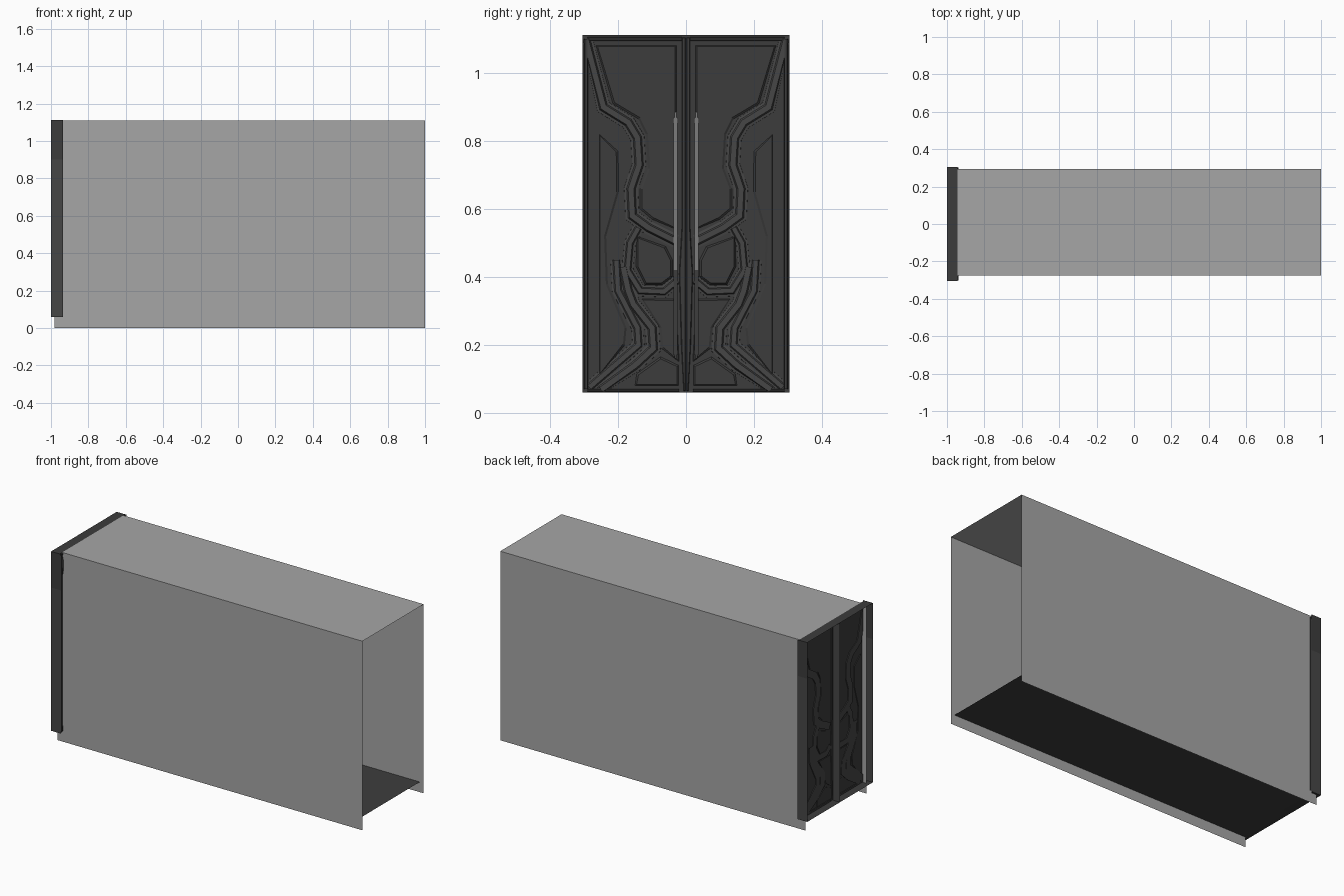
import bpy, bmesh
from mathutils import Vector

if "Cube" in bpy.data.objects:
    bpy.data.objects.remove(bpy.data.objects["Cube"])


def material(name, v):
    m = bpy.data.materials.new(name)
    m.diffuse_color = (v, v, v, 1)
    m.use_nodes = True
    m.node_tree.nodes["Principled BSDF"].inputs["Base Color"].default_value = m.diffuse_color
    return m


WALL = material("wall grey", 0.38)
FLOOR = material("floor charcoal", 0.048)
PANEL = material("door charcoal", 0.045)
TRIM = material("trim dark grey", 0.062)
BAR = material("handle grey", 0.20)
BASE = -0.951          # x of the door's sheet


def finish(name, bm, mats, mirror=True):
    mesh = bpy.data.meshes.new(name)
    bm.to_mesh(mesh)
    bm.free()
    for m in mats:
        mesh.materials.append(m)
    ob = bpy.data.objects.new(name, mesh)
    bpy.context.collection.objects.link(ob)
    if mirror:
        mod = ob.modifiers.new("mirror", "MIRROR")
        mod.use_axis = (False, True, False)
        mod.use_mirror_merge = False
    return ob


def sheet(name, corners, mat, mirror=False):
    bm = bmesh.new()
    bm.faces.new([bm.verts.new(c) for c in corners])
    return finish(name, bm, [mat], mirror)


def plate(name, pts, mat, top, inset=0.006):
    """Raised plate with a sloped rim, outline given as (y, z)."""
    bm = bmesh.new()
    f = bm.faces.new([bm.verts.new((BASE - 0.004, y, z)) for y, z in pts])
    f.normal_update()
    if f.normal.x < 0:
        f.normal_flip()
    ext = bmesh.ops.extrude_face_region(bm, geom=[f])
    cap = [g for g in ext["geom"] if isinstance(g, bmesh.types.BMFace)]
    for v in cap[0].verts:
        v.co.x = BASE + 0.001
    if f.is_valid and f not in cap:
        f.normal_flip()
    bm.normal_update()
    bmesh.ops.inset_individual(bm, faces=cap, thickness=inset, depth=0)
    for v in cap[0].verts:
        v.co.x = top
    return finish(name, bm, [mat])


def ribbon(name, path, half, mat, top):
    """Raised moulding that follows a (y, z) path, stepped in section."""
    pts = [Vector(p) for p in path]
    section = [(-1, BASE - 0.005), (-0.95, BASE + 0.002), (-0.6, BASE + 0.003),
               (-0.4, top), (0.4, top), (0.6, BASE + 0.003),
               (0.95, BASE + 0.002), (1, BASE - 0.005)]
    bm = bmesh.new()
    rows = []
    for i, p in enumerate(pts):
        a = (p - pts[i - 1]).normalized() if i else None
        b = (pts[i + 1] - p).normalized() if i < len(pts) - 1 else None
        d = ((a or b) + (b or a)).normalized()
        n = Vector((-d.y, d.x)) / max(0.6, d.dot(b or a))
        rows.append([bm.verts.new((x, min(0.303, max(0.002, (p + n * s * half).x)),
                                   min(1.108, max(0.062, (p + n * s * half).y))))
                     for s, x in section])
    for r, q in zip(rows, rows[1:]):
        for j in range(len(section)):
            k = (j + 1) % len(section)
            bm.faces.new((r[j], r[k], q[k], q[j]))
    bmesh.ops.recalc_face_normals(bm, faces=bm.faces)
    return finish(name, bm, [mat])


def box(bm, x0, x1, y0, y1, z0, z1, mi=0):
    vs = bmesh.ops.create_cube(bm, size=1)["verts"]
    for v in vs:
        v.co = ((x0 + x1) / 2 + v.co.x * (x1 - x0), (y0 + y1) / 2 + v.co.y * (y1 - y0),
                (z0 + z1) / 2 + v.co.z * (z1 - z0))
    for f in {f for v in vs for f in v.link_faces}:
        f.material_index = mi


# Corridor shell: two walls, ceiling, floor, open at the far end
X0, Y0, Y1, H = -0.98, -0.275, 0.293, 1.109
sheet("front_wall", [(X0, Y0, 0), (1, Y0, 0), (1, Y0, H), (X0, Y0, H)], WALL)
sheet("back_wall", [(1, Y1, 0), (X0, Y1, 0), (X0, Y1, H), (1, Y1, H)], WALL)
sheet("ceiling", [(X0, Y0, H), (1, Y0, H), (1, Y1, H), (X0, Y1, H)], WALL)
sheet("floor", [(X0, Y0, 0.06), (0.975, Y0, 0.06), (0.975, Y1, 0.06), (X0, Y1, 0.06)], FLOOR)

# Door leaf shell, open towards -x
sheet("door_sheet", [(BASE, 0, 0.06), (BASE, 0.304, 0.06), (BASE, 0.304, 1.112), (BASE, 0, 1.112)],
      PANEL, True)
for nm, z in (("door_bottom", 0.06), ("door_top", 1.112)):
    sheet(nm, [(-1, 0, z), (-1, 0.304, z), (-0.945, 0.304, z), (-0.945, 0, z)], PANEL, True)
sheet("door_meeting_edge", [(-1, 0.001, 0.06), (BASE, 0.001, 0.06), (BASE, 0.001, 1.112), (-1, 0.001, 1.112)],
      TRIM, True)
for nm, a, b, m in (("door_side", 0.06, 0.9, TRIM), ("door_side_upper", 0.9, 1.112, PANEL)):
    sheet(nm, [(-1, 0.304, a), (-0.936, 0.304, a), (-0.936, 0.304, b), (-1, 0.304, b)], m, True)

# Raised plates of one leaf (mirrored)
plate("upper_plate", [(0.028, 1.082), (0.265, 1.082), (0.215, 0.91), (0.14, 0.865), (0.118, 0.82),
                      (0.112, 0.72), (0.135, 0.66), (0.135, 0.6), (0.1, 0.57), (0.028, 0.54)],
      PANEL, -0.946)
plate("side_plate", [(0.255, 0.82), (0.2, 0.77), (0.198, 0.65), (0.235, 0.52), (0.23, 0.38),
                     (0.175, 0.25), (0.18, 0.2), (0.255, 0.11)], PANEL, -0.946)
plate("round_plate", [(0.145, 0.52), (0.06, 0.49), (0.04, 0.45), (0.04, 0.4), (0.07, 0.377),
                      (0.12, 0.377), (0.147, 0.43)], PANEL, -0.943)
plate("lower_plate", [(0.03, 0.335), (0.13, 0.335), (0.078, 0.25), (0.072, 0.19), (0.02, 0.15)],
      PANEL, -0.947)
plate("foot_plate", [(0.022, 0.08), (0.15, 0.08), (0.145, 0.115), (0.075, 0.165), (0.022, 0.14)],
      PANEL, -0.946)
plate("centre_stile", [(0.001, 0.065), (0.007, 0.065), (0.014, 0.2), (0.02, 0.41), (0.012, 0.55),
                       (0.012, 1.105), (0.001, 1.105)], PANEL, -0.945, 0.002)

# Mouldings that wind around the plates
ribbon("upper_moulding", [(0.295, 1.1), (0.243, 0.9), (0.17, 0.855), (0.143, 0.81), (0.138, 0.73),
                          (0.162, 0.66), (0.158, 0.58), (0.11, 0.545), (0.03, 0.505)], 0.021, TRIM, -0.939)
ribbon("round_moulding", [(0.14, 0.545), (0.165, 0.5), (0.172, 0.42), (0.135, 0.36), (0.065, 0.357),
                          (0.025, 0.39)], 0.017, TRIM, -0.94)
ribbon("lower_moulding", [(0.185, 0.43), (0.17, 0.36), (0.155, 0.32), (0.1, 0.25), (0.096, 0.19),
                          (0.15, 0.14), (0.25, 0.068)], 0.021, TRIM, -0.939)
ribbon("outer_moulding", [(0.205, 0.45), (0.2, 0.36), (0.143, 0.25), (0.14, 0.2), (0.285, 0.075)],
       0.018, TRIM, -0.943)
ribbon("side_bead", [(0.294, 0.07), (0.294, 1.1)], 0.01, PANEL, -0.936)
ribbon("bottom_bead", [(0.02, 0.067), (0.29, 0.067)], 0.006, PANEL, -0.942)
ribbon("top_bead", [(0.012, 1.101), (0.29, 1.101)], 0.008, PANEL, -0.942)

# Long pull handles: light upper half, dark lower half
bm = bmesh.new()
box(bm, -0.947, -0.937, 0.025, 0.037, 0.42, 0.87, 1)
box(bm, -0.947, -0.937, 0.025, 0.037, 0.17, 0.42, 0)
for z in (0.86, 0.178):
    box(bm, -0.952, -0.936, 0.023, 0.039, z - 0.006, z + 0.006, 1 if z > 0.5 else 0)
box(bm, -0.945, -0.938, 0.028, 0.034, 0.87, 0.885, 1)
box(bm, -0.945, -0.938, 0.028, 0.034, 0.16, 0.172, 0)
finish("pull_handle", bm, [FLOOR, BAR])
